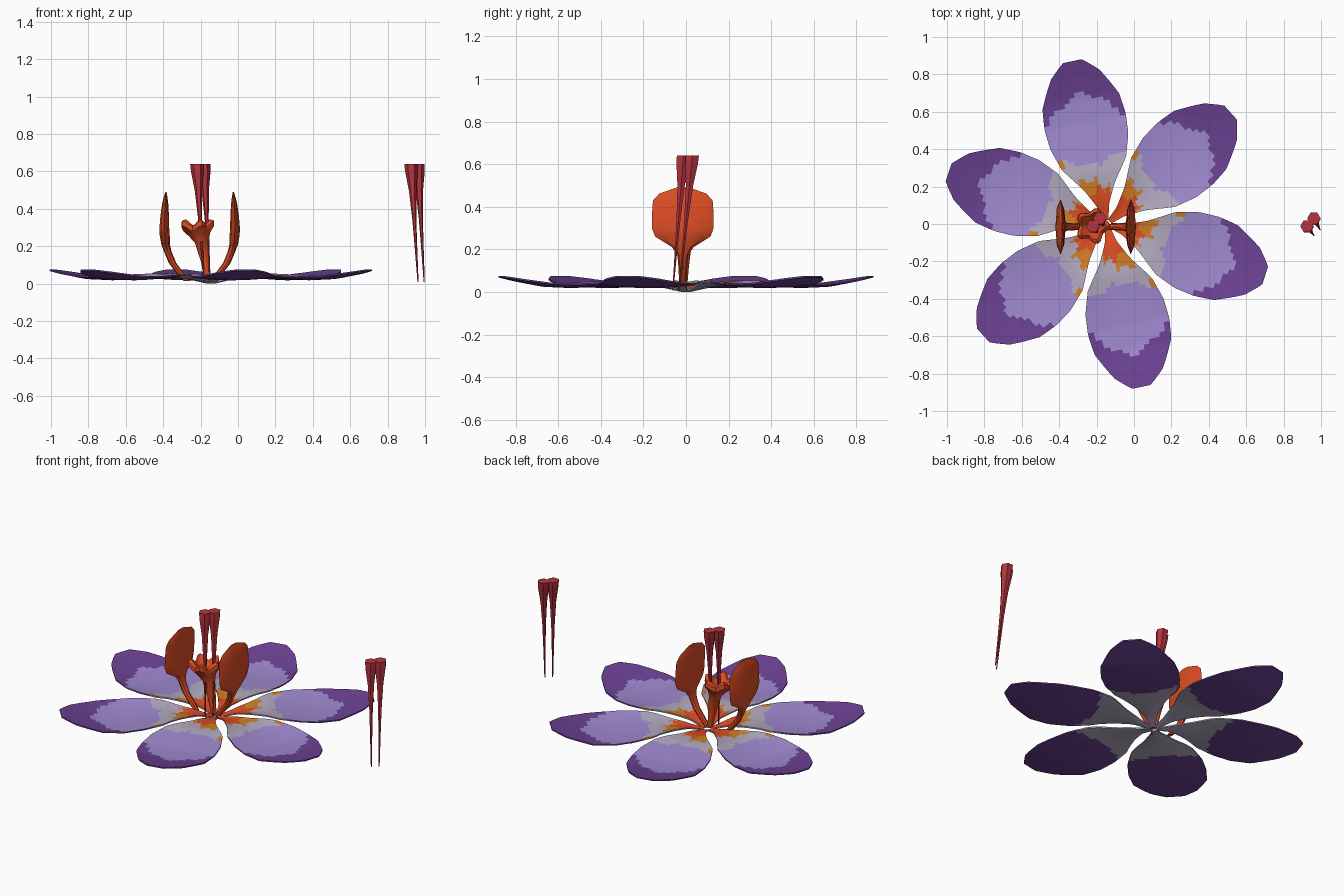
import bpy, bmesh, math

if "Cube" in bpy.data.objects:
    bpy.data.objects.remove(bpy.data.objects["Cube"])

CX = -0.145  # centre of the flower


def mat(name, r, g, b):
    m = bpy.data.materials.new(name)
    lin = [((c / 255 + 0.055) / 1.055) ** 2.4 for c in (r, g, b)]
    m.diffuse_color = (*lin, 1)
    m.use_nodes = True
    m.node_tree.nodes["Principled BSDF"].inputs["Base Color"].default_value = m.diffuse_color
    return m


LAV = mat("lavender", 160, 138, 208)
PUR = mat("purple", 108, 66, 148)
PALE = mat("pale grey lilac", 178, 170, 192)
GOLD = mat("golden orange", 208, 125, 35)
RED = mat("red orange", 222, 76, 36)
CRIM = mat("crimson", 182, 52, 62)
PETAL_MATS = [LAV, PUR, PALE, GOLD, RED]


def finish(bm, name, mats, smooth=True):
    me = bpy.data.meshes.new(name)
    bm.to_mesh(me)
    bm.free()
    ob = bpy.data.objects.new(name, me)
    bpy.context.collection.objects.link(ob)
    for m in mats:
        me.materials.append(m)
    if smooth:
        bpy.ops.object.select_all(action='DESELECT')
        bpy.context.view_layer.objects.active = ob
        ob.select_set(True)
        bpy.ops.object.shade_smooth_by_angle(angle=math.radians(35))
    return ob


def interp(pts, t):
    for (a, va), (b, vb) in zip(pts, pts[1:]):
        if t <= b:
            return va + (vb - va) * max(0, (t - a)) / (b - a)
    return pts[-1][1]


def loft(name, rings, n, m, lobes=0, smooth=True):
    """Skin horizontal elliptical rings (x, y, z, rx, ry, lobe depth)."""
    bm = bmesh.new()
    loops = []
    for x, y, z, rx, ry, d in rings:
        loop = []
        for i in range(n):
            a = math.tau * i / n
            k = 1 + d * math.cos(lobes * a)
            loop.append(bm.verts.new((x + rx * k * math.cos(a), y + ry * k * math.sin(a),
                                      z + 0.1 * d * math.cos(lobes * a))))
        loops.append(loop)
    for a, b in zip(loops, loops[1:]):
        for i in range(n):
            j = (i + 1) % n
            bm.faces.new((a[i], a[j], b[j], b[i]))
    bm.faces.new(loops[0][::-1])
    bm.faces.new(loops[-1])
    return finish(bm, name, [m], smooth)


# Petals: outline half-width and height along the length
WIDTH = [(0.02, 0.014), (0.1, 0.032), (0.2, 0.082), (0.24, 0.11), (0.33, 0.175), (0.45, 0.213),
         (0.56, 0.222), (0.67, 0.21), (0.76, 0.165), (0.82, 0.13), (0.87, 0.075), (0.89, 0.05)]
HEIGHT = [(0.02, 0.008), (0.12, 0.03), (0.28, 0.042), (0.4, 0.034), (0.55, 0.026),
          (0.68, 0.032), (0.8, 0.055), (0.89, 0.076)]
ROWS, COLS = 36, 14


def top_colour(r, v):
    wave = 0.015 * math.sin(9 * v + 1)
    if r < 0.15 + 0.05 * (1 - abs(v)) + wave:
        return 4
    if r < (0.245 if v > 0 else 0.19) + wave:
        return 3
    if 0.335 < r < 0.375 and 0.86 < v:
        return 3
    if r < 0.33 + 0.06 * v * v + wave:
        return 2
    return 1 if r + 0.17 * v * v > 0.71 + wave else 0


def petal(index):
    ang = math.radians(42 + 60 * index)
    ca, sa = math.cos(ang), math.sin(ang)
    bm = bmesh.new()
    layers = []
    for off in (0, -0.008):
        grid = []
        for i in range(ROWS + 1):
            r = 0.02 + 0.87 * i / ROWS
            row = []
            for j in range(COLS + 1):
                v = -1 + 2 * j / COLS
                w = v * interp(WIDTH, r)
                z = interp(HEIGHT, r) + off + 0.015 * v * v * math.sin(math.pi * min(1, r / 0.89))
                row.append(bm.verts.new((CX + r * ca - w * sa, r * sa + w * ca, z)))
            grid.append(row)
        layers.append(grid)
    up, low = layers
    for i in range(ROWS):
        for j in range(COLS):
            r = 0.02 + 0.87 * (i + 0.5) / ROWS
            v = -1 + 2 * (j + 0.5) / COLS
            f = bm.faces.new((up[i][j], up[i + 1][j], up[i + 1][j + 1], up[i][j + 1]))
            f.material_index = top_colour(r, v)
            f = bm.faces.new((low[i][j], low[i][j + 1], low[i + 1][j + 1], low[i + 1][j]))
            f.material_index = 2 if r < 0.36 + 0.05 * v * v else 1
        # rim along both sides
        for j in (0, COLS):
            f = bm.faces.new((up[i][j], low[i][j], low[i + 1][j], up[i + 1][j]))
            f.material_index = 2 if i < ROWS * 0.4 else 1
    for i in (0, ROWS):  # rim at base and tip
        for j in range(COLS):
            f = bm.faces.new((up[i][j], up[i][j + 1], low[i][j + 1], low[i][j]))
            f.material_index = 1 if i else 2
    bmesh.ops.recalc_face_normals(bm, faces=bm.faces)
    finish(bm, "petal_%d" % (index + 1), PETAL_MATS)


for k in range(6):
    petal(k)

# Pair of paddle-shaped styles, mirrored about x = -0.205
for side, label in ((-1, "left"), (1, "right")):
    shape = [(0.07, 0.015, 0.015, 0.015), (0.1, 0.05, 0.02, 0.018), (0.145, 0.11, 0.02, 0.02),
             (0.17, 0.17, 0.02, 0.025), (0.182, 0.21, 0.023, 0.05), (0.187, 0.26, 0.027, 0.13),
             (0.189, 0.3, 0.026, 0.145), (0.187, 0.36, 0.023, 0.145), (0.184, 0.43, 0.016, 0.14),
             (0.182, 0.462, 0.01, 0.11), (0.18, 0.49, 0.003, 0.03)]
    loft(label + "_paddle", [(-0.205 + side * x, -0.015, z, rx, ry, 0) for x, z, rx, ry in shape],
         8, RED)

# Central lobed trumpet with hollow mouth
loft("trumpet", [(-0.16, -0.01, 0.02, 0.015, 0.015, 0), (-0.175, -0.01, 0.12, 0.024, 0.024, 0),
                 (-0.195, -0.01, 0.22, 0.036, 0.036, 0), (-0.212, -0.01, 0.265, 0.058, 0.06, 0.1),
                 (-0.222, -0.01, 0.295, 0.082, 0.086, 0.16), (-0.222, -0.01, 0.322, 0.08, 0.084, 0.16),
                 (-0.222, -0.01, 0.328, 0.062, 0.066, 0.16), (-0.215, -0.01, 0.29, 0.035, 0.035, 0.05),
                 (-0.205, -0.01, 0.25, 0.015, 0.015, 0)], 30, RED, lobes=5)

# Slender flared stamens: one pair in the flower, one loose pair beside it
for dx, label in ((0, "loose"), (-1.145, "flower")):
    for n, (b, t) in enumerate((((0.963, -0.062), (0.925, -0.012)), ((0.996, -0.032), (0.962, 0.03)))):
        rings = []
        for z, rad in ((0.008, 0.003), (0.2, 0.007), (0.35, 0.011), (0.5, 0.02), (0.6, 0.034), (0.64, 0.036)):
            s = z / 0.64
            rings.append((dx + b[0] + (t[0] - b[0]) * s, b[1] + (t[1] - b[1]) * s, z, rad, rad, 0))
        loft("%s_stamen_%d" % (label, n + 1), rings, 6, CRIM, smooth=False)
